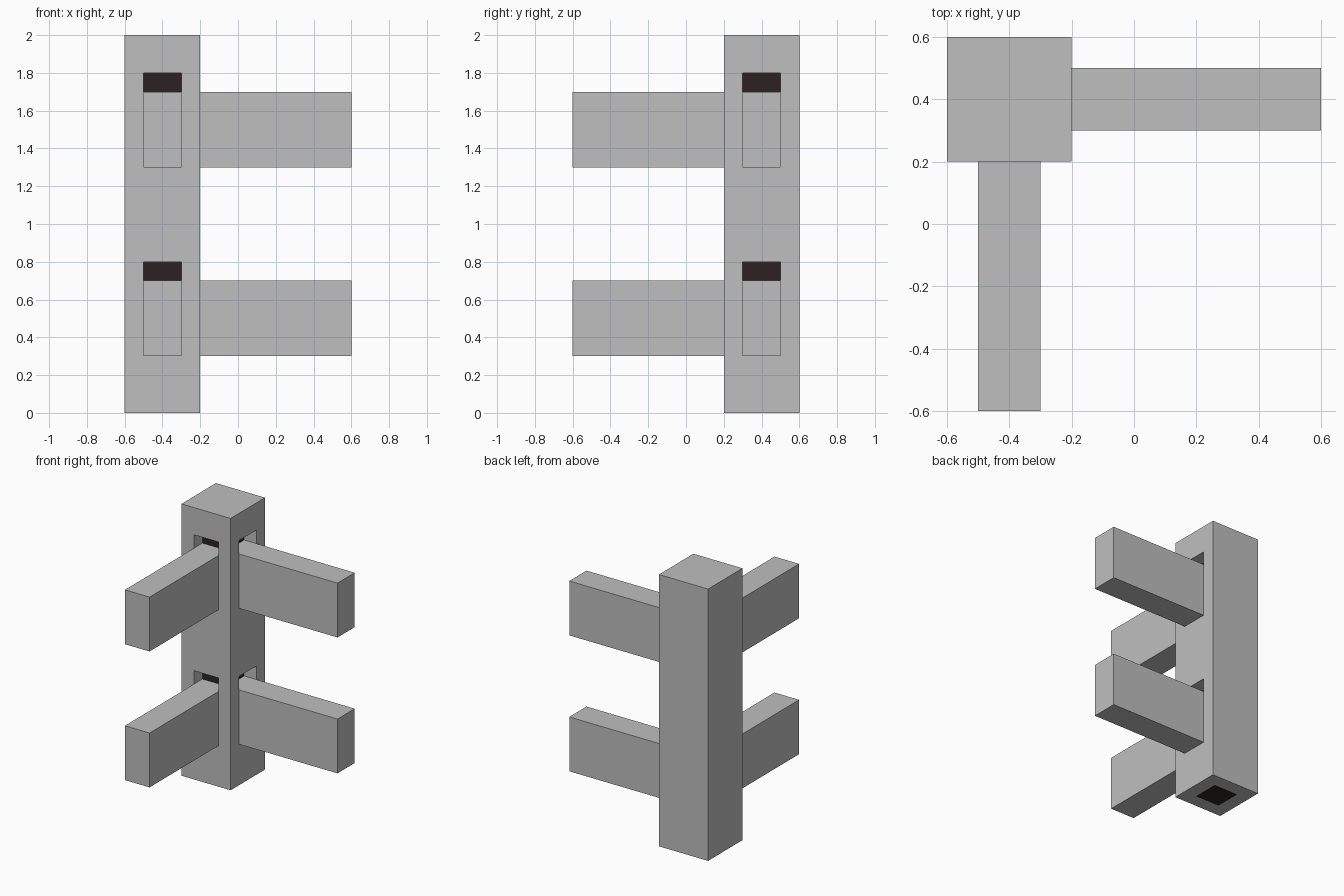
import bpy, bmesh
from mathutils import Vector

if "Cube" in bpy.data.objects:
    bpy.data.objects.remove(bpy.data.objects["Cube"])


def material(name, rgb):
    m = bpy.data.materials.new(name)
    m.diffuse_color = (*rgb, 1)
    m.use_nodes = True
    m.node_tree.nodes["Principled BSDF"].inputs["Base Color"].default_value = m.diffuse_color
    return m


GREY = material("grey", (0.52, 0.52, 0.52))
DARK = material("dark_brown", (0.025, 0.016, 0.016))
CX, CY = -0.4, 0.4                      # post axis
LEVELS = (0.3, 1.3)                     # underside of each rail


def box(bm, lo, hi):
    lo, hi = Vector(lo), Vector(hi)
    verts = bmesh.ops.create_cube(bm, size=1)["verts"]
    for v in verts:
        v.co = (lo + hi) / 2 + v.co * (hi - lo)


def finish(name, bm, mats):
    me = bpy.data.meshes.new(name)
    bm.to_mesh(me)
    bm.free()
    for m in mats:
        me.materials.append(m)
    ob = bpy.data.objects.new(name, me)
    bpy.context.collection.objects.link(ob)
    return ob


# Post: a block cut along the slot edges
bm = bmesh.new()
box(bm, (-0.6, 0.2, 0), (-0.2, 0.6, 2))
cuts = [(0, CX - 0.1), (0, CX + 0.1), (1, CY - 0.1), (1, CY + 0.1)]
cuts += [(2, z + h) for z in LEVELS for h in (0, 0.5)]
for axis, pos in cuts:
    no = Vector((0, 0, 0))
    no[axis] = 1
    bmesh.ops.bisect_plane(bm, geom=bm.verts[:] + bm.edges[:] + bm.faces[:],
                           plane_co=no * pos, plane_no=no)

# Slots pushed into the front and right sides, with dark backs
for level in LEVELS:
    for axis, pos, across, mid in ((1, 0.2, 0, CX), (0, -0.2, 1, CY)):
        faces = []
        for f in bm.faces:
            c = f.calc_center_median()
            if (abs(c[axis] - pos) < 0.01 and abs(c[across] - mid) < 0.09
                    and level < c.z < level + 0.5):
                faces.append(f)
        bmesh.ops.inset_region(bm, faces=faces, thickness=0, depth=-0.1)
        for f in faces:
            f.material_index = 1

# Dark square in the middle of the underside
for f in bm.faces:
    c = f.calc_center_median()
    if c.z < 0.01 and abs(c.x - CX) < 0.09 and abs(c.y - CY) < 0.09:
        f.material_index = 1
bmesh.ops.dissolve_limit(bm, angle_limit=0.01, verts=bm.verts[:],
                         edges=bm.edges[:], delimit={'MATERIAL'})
finish("post", bm, (GREY, DARK))

# Rails seated in the slots, leaving a gap above each
for name, z in zip(("lower", "upper"), LEVELS):
    bm = bmesh.new()
    box(bm, (CX - 0.1, -0.6, z), (CX + 0.1, 0.3, z + 0.4))
    finish(name + "_front_rail", bm, (GREY,))
    bm = bmesh.new()
    box(bm, (-0.3, CY - 0.1, z), (0.6, CY + 0.1, z + 0.4))
    finish(name + "_side_rail", bm, (GREY,))
